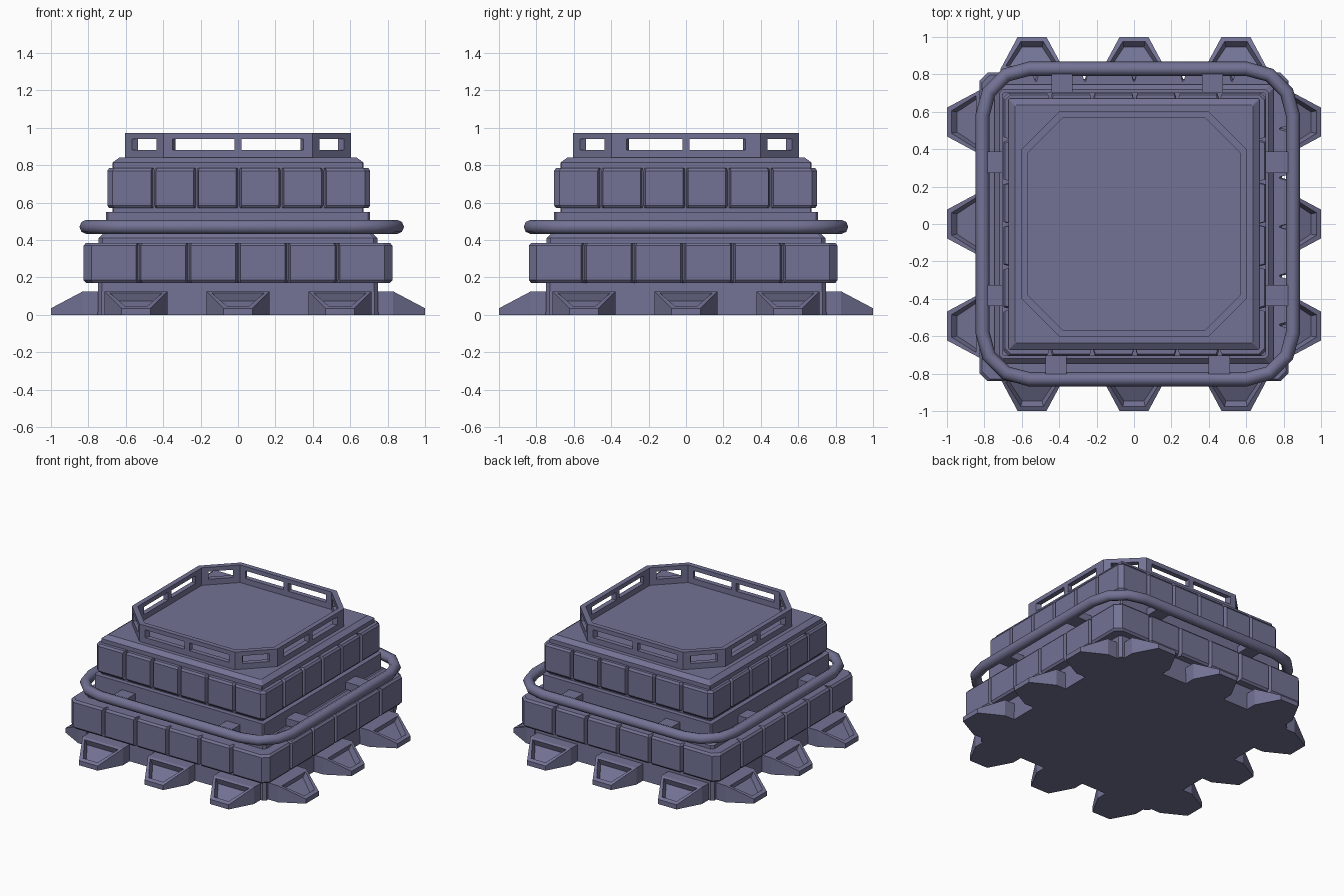
import bpy, bmesh, math
from mathutils import Matrix, Vector

cube = bpy.data.objects.get("Cube")
if cube:
    bpy.data.objects.remove(cube, do_unlink=True)

COLOUR = (0.17, 0.17, 0.30, 1)
paint = bpy.data.materials.new("slate_violet")
paint.use_nodes = True
paint.diffuse_color = COLOUR
paint.node_tree.nodes["Principled BSDF"].inputs["Base Color"].default_value = COLOUR


def finish(name, bm):
    bmesh.ops.recalc_face_normals(bm, faces=bm.faces)
    mesh = bpy.data.meshes.new(name)
    bm.to_mesh(mesh)
    bm.free()
    mesh.materials.append(paint)
    obj = bpy.data.objects.new(name, mesh)
    bpy.context.collection.objects.link(obj)
    return obj


def loft(bm, sections):
    """Closed solid through rings of equal point count."""
    rings = [[bm.verts.new(p) for p in s] for s in sections]
    n = len(rings[0])
    sides = []
    for a, b in zip(rings, rings[1:]):
        sides += [bm.faces.new((a[i], a[(i + 1) % n], b[(i + 1) % n], b[i])) for i in range(n)]
    bm.faces.new(rings[0][::-1])
    bm.faces.new(rings[-1])
    return sides


def prism(bm, poly, z0, z1):
    loft(bm, [[(p[0], p[1], z) for p in poly] for z in (z0, z1)])


def four_sides(pts):
    """Repeat points of the front side around the square."""
    return [(Matrix.Rotation(k * math.pi / 2, 2) @ Vector(p)) for k in range(4) for p in pts]


def square_tier(name, levels, chamfer):
    bm = bmesh.new()
    loft(bm, [[(p.x, p.y, z) for p in four_sides([(chamfer - h, -h), (h - chamfer, -h)])]
              for h, z in levels])
    return finish(name, bm)


def armour_ring(name, half, chamfer, step, z0, z1, shift):
    """Six panels a side, split by notched seams, with eased edges."""
    side = [(chamfer - half, -half)]
    for k in range(-2, 3):
        s = k * step
        side += [(s - 0.014, -half), (s - 0.004, 0.035 - half),
                 (s + 0.004, 0.035 - half), (s + 0.014, -half)]
    side.append((half - chamfer, -half))
    ring = four_sides(side)
    e = 0.015
    bm = bmesh.new()
    loft(bm, [[(p.x * f + shift[0], p.y * f + shift[1], z) for p in ring]
              for f, z in ((1 - e, z0), (1, z0 + e), (1, z1 - e), (1 - e, z1))])
    return finish(name, bm)


# Stepped body
square_tier("lower_body", [(0.75, 0), (0.745, 0.41), (0.72, 0.435)], 0.02)
square_tier("middle_belt", [(0.705, 0.43), (0.705, 0.55)], 0.01)
square_tier("upper_body", [(0.67, 0.54), (0.67, 0.815), (0.635, 0.84)], 0.005)

# Panelled armour
armour_ring("lower_armour", 0.825, 0.042, 0.266, 0.17, 0.385, (0, -0.015))
armour_ring("upper_armour", 0.703, 0.028, 0.228, 0.57, 0.785, (0.004, -0.002))

# Anchor feet with a pocket in the sloping face
bm = bmesh.new()
pockets = []
for turn in range(4):
    rot = Matrix.Rotation(turn * math.pi / 2, 3, 'Z')
    for cx in (-0.545, 0, 0.545):
        sections = []
        for y, w, h in ((-0.72, 0.168, 0.125), (-0.83, 0.168, 0.125), (-1.0, 0.077, 0.035)):
            sections.append([rot @ Vector(p) for p in
                             ((cx - w, y, 0), (cx + w, y, 0), (cx + w, y, h), (cx - w, y, h))])
        pockets.append(loft(bm, sections)[6])
bmesh.ops.recalc_face_normals(bm, faces=bm.faces)
bmesh.ops.inset_individual(bm, faces=pockets, thickness=0.032, depth=0)
bmesh.ops.inset_individual(bm, faces=pockets, thickness=0.012, depth=-0.045)
finish("anchor_feet", bm)

# Tubular bumper hoop
path = []
for k, (sx, sy) in enumerate(((1, 1), (-1, 1), (-1, -1), (1, -1))):
    for j in range(4):
        a = math.radians(90 * k + 30 * j)
        path.append((0.02 + sx * 0.58 + 0.25 * math.cos(a),
                     sy * 0.58 + 0.25 * math.sin(a), 0.47))
curve = bpy.data.curves.new("bumper_hoop", 'CURVE')
curve.dimensions = '3D'
curve.bevel_depth = 0.038
curve.bevel_resolution = 2
spline = curve.splines.new('POLY')
spline.points.add(len(path) - 1)
for point, co in zip(spline.points, path):
    point.co = (*co, 1)
spline.use_cyclic_u = True
curve.materials.append(paint)
hoop = bpy.data.objects.new("bumper_hoop", curve)
bpy.context.collection.objects.link(hoop)
bpy.ops.object.select_all(action='DESELECT')
hoop.select_set(True)
bpy.context.view_layer.objects.active = hoop
bpy.ops.object.convert(target='MESH')
bpy.ops.object.shade_smooth_by_angle(angle=math.radians(50))

# Brackets holding the hoop
bm = bmesh.new()


def bracket(x0, x1, y0, y1):
    prism(bm, [(x0, y0), (x1, y0), (x1, y1), (x0, y1)], 0.44, 0.495)


for x in (-0.385, 0.42):
    bracket(x - 0.057, x + 0.057, 0.69, 0.82)
for x in (-0.417, 0.455):
    bracket(x - 0.057, x + 0.057, -0.82, -0.69)
for y in (-0.382, 0.33):
    bracket(-0.8, -0.69, y - 0.057, y + 0.057)
    bracket(0.69, 0.84, y - 0.057, y + 0.057)
finish("hoop_brackets", bm)

# Octagonal parapet: two rails and posts
outer = four_sides([(-0.397, -0.605), (0.397, -0.605)])
inner = four_sides([(-0.38, -0.568), (0.38, -0.568)])
bm = bmesh.new()
for z0, z1 in ((0.835, 0.882), (0.94, 0.972)):
    for i in range(8):
        j = (i + 1) % 8
        prism(bm, [outer[i], outer[j], inner[j], inner[i]], z0, z1)
for i in range(8):
    j = (i + 1) % 8
    if i % 2:
        posts = [(0, 0.18), (0.82, 1)]
    else:
        end = 0.06 if i % 4 == 0 else 0.1
        posts = [(0, end), (0.475, 0.525), (1 - end, 1)]
    for a, b in posts:
        prism(bm, [outer[i].lerp(outer[j], a), outer[i].lerp(outer[j], b),
                   inner[i].lerp(inner[j], b), inner[i].lerp(inner[j], a)], 0.88, 0.942)
finish("parapet", bm)
